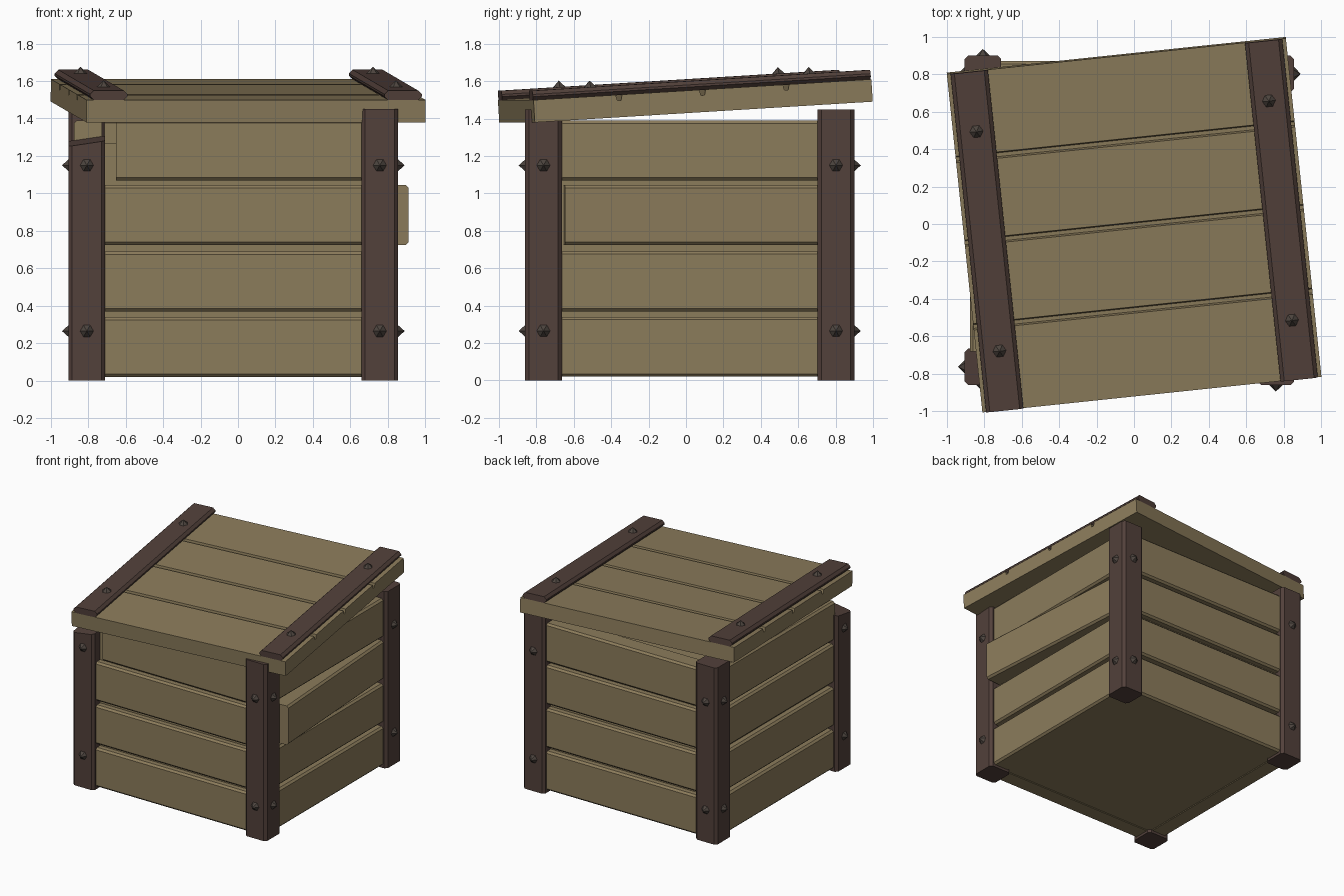
import bpy, bmesh
from math import radians, pi
from mathutils import Matrix, Vector

if "Cube" in bpy.data.objects:
    bpy.data.objects.remove(bpy.data.objects["Cube"])

def material(name, rgb):
    m = bpy.data.materials.new(name)
    m.diffuse_color = (*rgb, 1)
    m.use_nodes = True
    m.node_tree.nodes["Principled BSDF"].inputs["Base Color"].default_value = m.diffuse_color
    return m

WOOD = material("light_wood", (0.26, 0.20, 0.105))
DARK = material("dark_wood", (0.085, 0.052, 0.043))
IRON = material("iron", (0.075, 0.06, 0.05))

CX, CY, H = -0.025, 0.02, 0.88          # crate centre and half width
LID = (Matrix.Translation((0, 0, 1.435)) @ Matrix.Rotation(radians(6), 4, 'Z')
       @ Matrix.Rotation(radians(3.5), 4, 'X'))

def finish(bm, name, mat, matrix):
    bmesh.ops.recalc_face_normals(bm, faces=bm.faces)
    me = bpy.data.meshes.new(name)
    bm.to_mesh(me)
    bm.free()
    me.materials.append(mat)
    ob = bpy.data.objects.new(name, me)
    ob.matrix_world = matrix
    bpy.context.collection.objects.link(ob)
    return ob

def box(name, lo, hi, mat, bevel=0, axis=None, matrix=Matrix(), slope=0):
    """Box between two corners; chamfers edges along one axis (or all)."""
    bm = bmesh.new()
    bmesh.ops.create_cube(bm, size=1)
    lo, hi = Vector(lo), Vector(hi)
    for v in bm.verts:
        v.co = Vector([lo[i] + (v.co[i] + 0.5) * (hi[i] - lo[i]) for i in range(3)])
    if bevel:
        edges = [e for e in bm.edges if axis is None or
                 abs((e.verts[0].co - e.verts[1].co).normalized()[axis]) > 0.9]
        bmesh.ops.bevel(bm, geom=edges, offset=bevel, segments=1, affect='EDGES')
    if slope:                            # slanted broken top
        mid = (lo + hi) / 2
        for v in bm.verts:
            if v.co.z > mid.z:
                v.co.z += slope * ((v.co.x - mid.x) + (v.co.y - mid.y))
    return finish(bm, name, mat, matrix)

def bolt(name, matrix):
    """Six-sided pointed stud along local z."""
    bm = bmesh.new()
    bmesh.ops.create_cone(bm, cap_ends=True, segments=6, radius1=0.046, radius2=0.0,
                          depth=0.045, matrix=Matrix.Translation((0, 0, 0.0125)) @
                          Matrix.Rotation(pi / 6, 4, 'Z'))
    bmesh.ops.remove_doubles(bm, verts=bm.verts, dist=1e-4)
    return finish(bm, name, IRON, matrix)

# Inner box seen through the gaps
C = H - 0.085
box("inner_box", (CX - C, CY - C, 0.025), (CX + C, CY + C, 1.27), WOOD)

# Side planks: local frame has the outside facing -y
for s, side in enumerate(("front", "right", "back", "left")):
    turn = Matrix.Translation((CX, CY, 0)) @ Matrix.Rotation(s * pi / 2, 4, 'Z')
    for i, z in enumerate((0.02, 0.37, 0.725, 1.07)):
        x0, x1, m = -0.70, 0.70, turn
        if side == "front" and i == 3:   # shortened top plank
            x0 = -0.625
        if side == "right" and i == 2:   # loose plank swung outwards
            x0 = -0.67
            pivot = Vector((0.70, -0.85, 0))
            m = (turn @ Matrix.Translation(pivot) @ Matrix.Rotation(radians(3.6), 4, 'Z')
                 @ Matrix.Translation(-pivot))
        box(f"{side}_plank_{i + 1}", (x0, -H + 0.03, z), (x1, -H + 0.18, z + 0.32),
            WOOD, 0.015, 0, m)

# Corner posts with studs on both outer faces
for sx in (-1, 1):
    for sy in (-1, 1):
        name = f"{'front' if sy < 0 else 'back'}_{'left' if sx < 0 else 'right'}_post"
        x, y = CX + sx * (H - 0.098), CY + sy * (H - 0.098)
        broken = sx < 0 and sy < 0
        box(name, (x - 0.098, y - 0.098, 0), (x + 0.098, y + 0.098, 1.28 if broken else 1.45),
            DARK, 0.02, 2, slope=0.15 if broken else 0)
        for z in (0.265, 1.15):
            bolt(name + "_stud_y", Matrix.Translation((x, CY + sy * H, z)) @
                 Matrix.Rotation(-sy * pi / 2, 4, 'X') @ Matrix.Rotation(pi / 6, 4, 'Z')
                 @ Matrix.Rotation(-pi / 6, 4, 'Z'))
            bolt(name + "_stud_x", Matrix.Translation((CX + sx * H, y, z)) @
                 Matrix.Rotation(sx * pi / 2, 4, 'Y') @ Matrix.Rotation(pi / 6, 4, 'Z'))

# Lid board: grooved profile extruded along x
L, T = 0.91, 0.12
prof = [(-L, 0), (L, 0), (L, T)]
for g in (0.45, 0.0, -0.45):
    prof += [(g + 0.017, T), (g + 0.010, T - 0.03), (g - 0.010, T - 0.03), (g - 0.017, T)]
prof.append((-L, T))
bm = bmesh.new()
face = bm.faces.new([bm.verts.new((-L, y, z)) for y, z in prof])
ext = bmesh.ops.extrude_face_region(bm, geom=[face])["geom"]
bmesh.ops.translate(bm, vec=(2 * L, 0, 0), verts=[v for v in ext if isinstance(v, bmesh.types.BMVert)])
finish(bm, "lid_boards", WOOD, LID)

# Lid battens with studs
for sx in (-1, 1):
    name = f"{'left' if sx < 0 else 'right'}_lid_batten"
    box(name, (sx * 0.79 - 0.1, -L, T - 0.002), (sx * 0.79 + 0.1, L, T + 0.05), DARK, 0.02, 1, LID)
    for y in (-0.59, 0.59):
        bolt(name + "_stud", LID @ Matrix.Translation((sx * 0.785, y, T + 0.05)))
